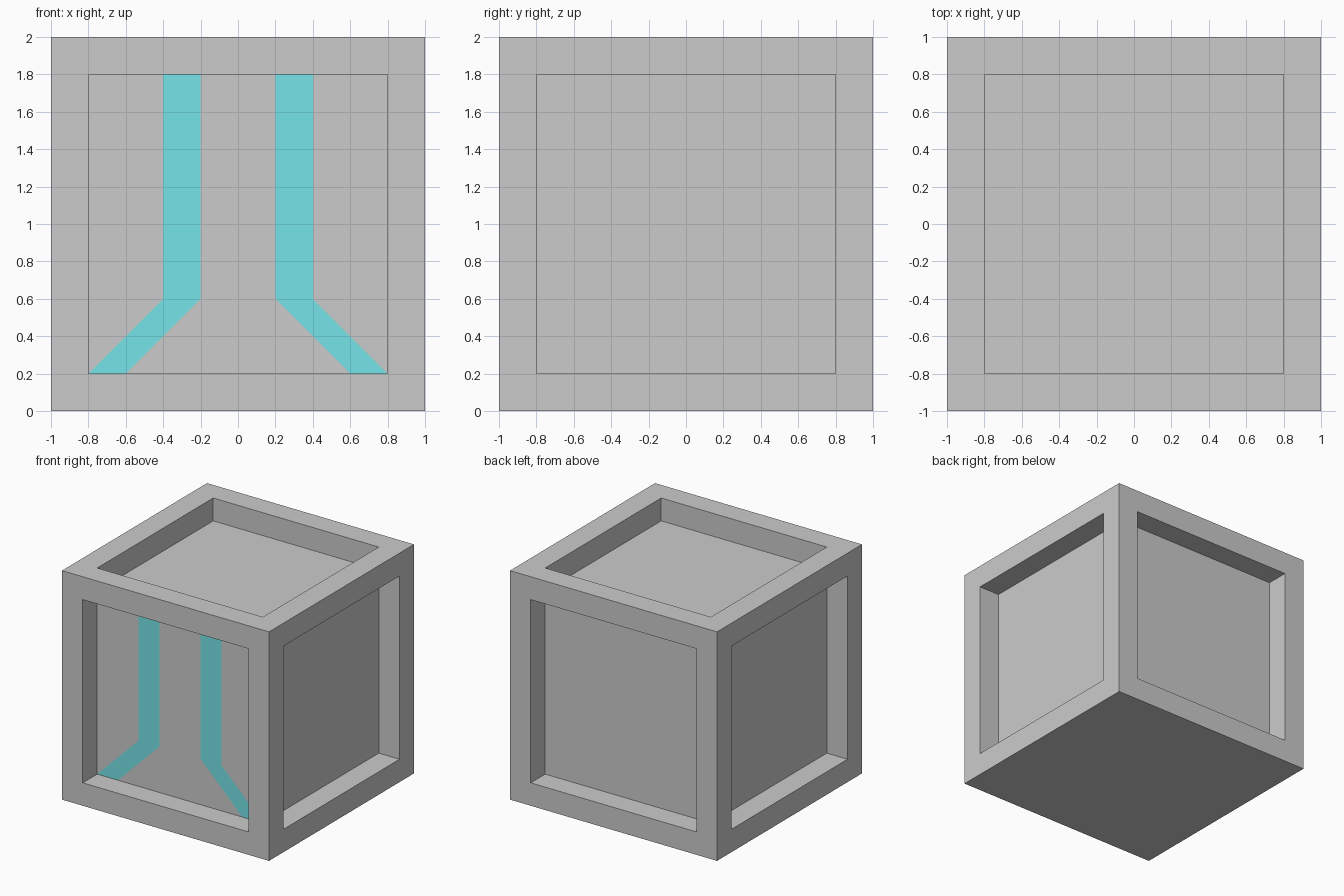
import bpy, bmesh
from mathutils import Vector

if "Cube" in bpy.data.objects:
    bpy.data.objects.remove(bpy.data.objects["Cube"])

SIDE = 2.0      # outer size
RIM = 0.2       # frame width
DEPTH = 0.2     # recess depth


def material(name, rgb):
    m = bpy.data.materials.new(name)
    m.diffuse_color = (*rgb, 1.0)
    m.use_nodes = True
    m.node_tree.nodes["Principled BSDF"].inputs["Base Color"].default_value = m.diffuse_color
    return m


grey = material("grey", (0.6, 0.6, 0.6))
teal = material("teal", (0.18, 0.77, 0.80))

# Solid cube standing on the ground
bm = bmesh.new()
bmesh.ops.create_cube(bm, size=SIDE)
bmesh.ops.translate(bm, verts=bm.verts, vec=(0, 0, SIDE / 2))
bm.normal_update()

# Square recess in every side except the flat bottom
for face in [f for f in bm.faces if f.normal.z > -0.5]:
    normal = face.normal.copy()
    bmesh.ops.inset_individual(bm, faces=[face], thickness=RIM, use_even_offset=True)
    panel = bmesh.ops.extrude_discrete_faces(bm, faces=[face])["faces"][0]
    bmesh.ops.translate(bm, verts=panel.verts, vec=-normal * DEPTH)


def front_panel_faces():
    bm.normal_update()
    return [f for f in bm.faces if f.normal.y < -0.9
            and abs(f.calc_center_median().y + SIDE / 2 - DEPTH) < 1e-3]


# Cut the front panel along the stripe outlines
cuts = [((0, 0, 0.6), (0, 0, 1))]
for s in (-1, 1):
    cuts += [((s * x, 0, 0.6), (1, 0, 0)) for x in (0.2, 0.4)]
    cuts += [((s * x, 0, 0.6), (s, 0, 1)) for x in (0.2, 0.4)]
for point, normal in cuts:
    faces = front_panel_faces()
    edges = {e for f in faces for e in f.edges}
    verts = {v for f in faces for v in f.verts}
    bmesh.ops.bisect_plane(bm, geom=faces + list(edges) + list(verts), dist=1e-5,
                           plane_co=Vector(point), plane_no=Vector(normal).normalized())

# Paint the two stripes: straight above, splayed outwards below
for f in front_panel_faces():
    c = f.calc_center_median()
    if c.z > 0.6:
        f.material_index = int(0.2 < abs(c.x) < 0.4)
    else:
        f.material_index = int(0.8 < abs(c.x) + c.z < 1.0)

mesh = bpy.data.meshes.new("recessed_crate")
bm.to_mesh(mesh)
bm.free()
mesh.materials.append(grey)
mesh.materials.append(teal)
crate = bpy.data.objects.new("recessed_crate", mesh)
bpy.context.collection.objects.link(crate)
